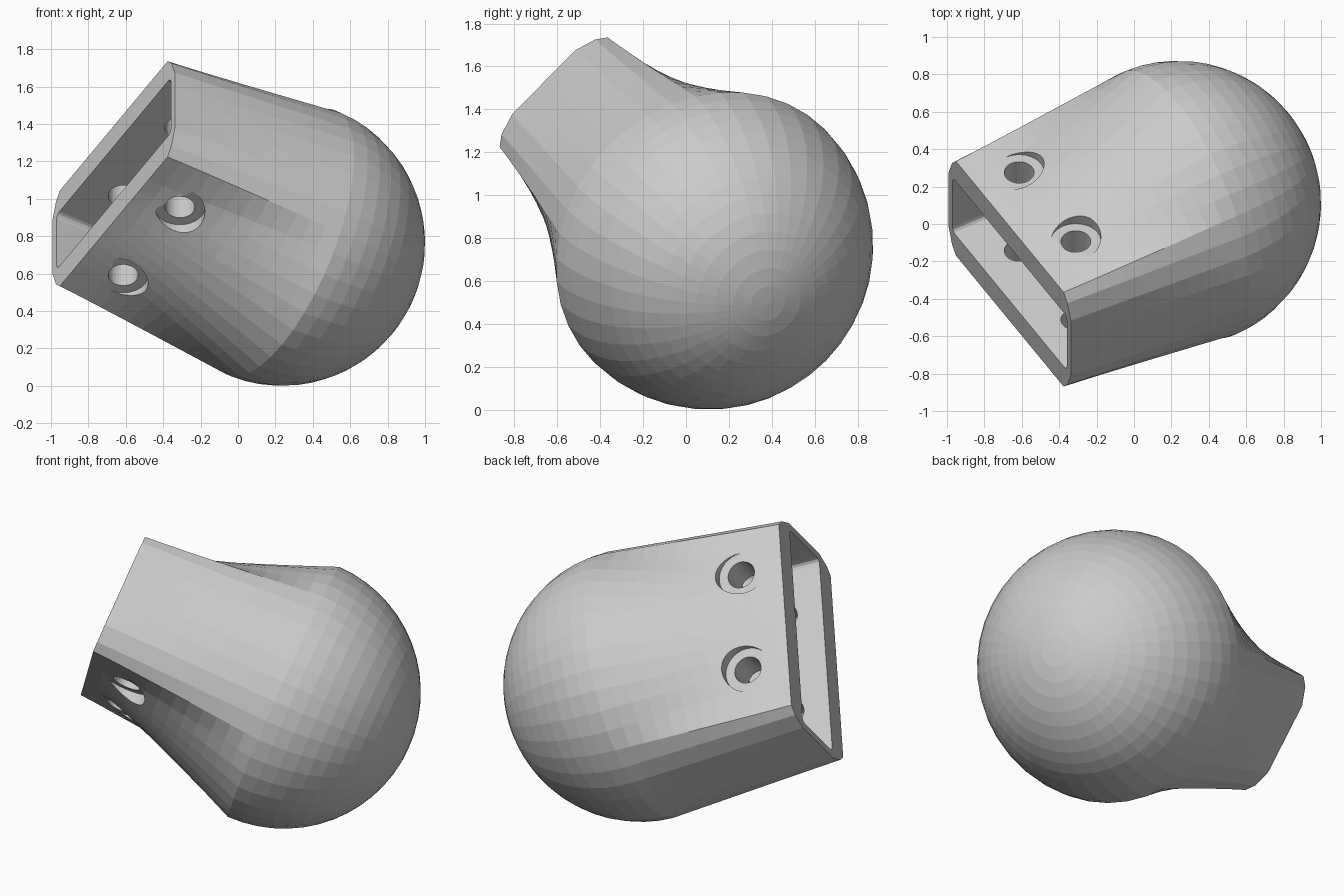
import bpy, bmesh
from math import sin, cos, pi
from mathutils import Matrix, Vector

cube = bpy.data.objects.get("Cube")
if cube:
    bpy.data.objects.remove(cube, do_unlink=True)

R = 0.765            # ball radius
NECK = 1.042         # mouth plane to ball centre
SEG, LOFT, BANDS = 40, 12, 14
# One quarter of the mouth outline, short side to long side
QUARTER = [Vector(p) for p in
           ((0.646, 0), (0.646, 0.21), (0.618, 0.302), (0.57, 0.359), (0, 0.359))]


def new_object(name, bm):
    bmesh.ops.recalc_face_normals(bm, faces=bm.faces[:])
    mesh = bpy.data.meshes.new(name)
    bm.to_mesh(mesh)
    bm.free()
    obj = bpy.data.objects.new(name, mesh)
    bpy.context.collection.objects.link(obj)
    return obj


def mouth_point(i):
    """Point of the mouth outline in the direction of segment i."""
    c, s = cos(2 * pi * i / SEG), sin(2 * pi * i / SEG)
    if i % (SEG // 2) in (4, SEG // 2 - 4):
        p = QUARTER[3]    # keep the long-side corner crisp
    else:
        reach = []
        for a, b in zip(QUARTER, QUARTER[1:]):
            n = Vector((b.y - a.y, a.x - b.x))
            along = n.x * abs(c) + n.y * abs(s)
            if along > 1e-6:
                reach.append(n.dot(a) / along)
        p = Vector((abs(c), abs(s))) * min(reach)
    return Vector((p.x if c > 0 else -p.x, p.y if s > 0 else -p.y))


def cylinder(name, radius, depth, location):
    bm = bmesh.new()
    bmesh.ops.create_cone(bm, cap_ends=True, segments=32, radius1=radius, radius2=radius,
                          depth=depth, matrix=Matrix.Translation(location)
                          @ Matrix.Rotation(pi / 2, 4, 'X'))
    return new_object(name, bm)


def cut(target, tool):
    mod = target.modifiers.new("Cut", 'BOOLEAN')
    mod.operation = 'DIFFERENCE'
    mod.solver = 'EXACT'
    mod.object = tool
    tool.hide_render = True
    bpy.context.view_layer.objects.active = target
    bpy.ops.object.modifier_apply(modifier=mod.name)
    bpy.data.objects.remove(tool, do_unlink=True)


# Body: neck lofted from the mouth to a circle, then a hemisphere
bm = bmesh.new()
rings = []
for j in range(LOFT + 1):
    s = j / LOFT
    ring = []
    for i in range(SEG):
        a = 2 * pi * i / SEG
        m = mouth_point(i)
        u = m.x + (R * cos(a) - m.x) * s
        v = m.y + (R * sin(a) - m.y) * s ** 1.12
        ring.append(bm.verts.new((u, v, NECK * s)))
    rings.append(ring)
for j in range(1, BANDS):
    b = pi / 2 * j / BANDS
    rings.append([bm.verts.new((R * cos(b) * cos(2 * pi * i / SEG),
                                R * cos(b) * sin(2 * pi * i / SEG),
                                NECK + R * sin(b))) for i in range(SEG)])
for low, high in zip(rings, rings[1:]):
    for i in range(SEG):
        k = (i + 1) % SEG
        bm.faces.new((low[i], low[k], high[k], high[i]))
pole = bm.verts.new((0, 0, NECK + R))
for i in range(SEG):
    bm.faces.new((rings[-1][i], rings[-1][(i + 1) % SEG], pole))
bm.faces.new(rings[0])
body = new_object("ball_end_socket", bm)

# Slot in the mouth
bm = bmesh.new()
bmesh.ops.create_cube(bm, size=1, matrix=Matrix.Translation((0, 0, 0.135))
                      @ Matrix.Diagonal((1.21, 0.41, 0.67, 1)))
uprights = [e for e in bm.edges if abs(e.verts[0].co.z - e.verts[1].co.z) > 0.1]
bmesh.ops.bevel(bm, geom=uprights, offset=0.03, segments=3, affect='EDGES', profile=0.5)
cut(body, new_object("slot_cutter", bm))

# Two bolt holes, counterbored from both long sides
for u in (-0.3, 0.3):
    cut(body, cylinder("bolt_cutter", 0.08, 2, (u, 0, 0.234)))
    for side in (-1, 1):
        cut(body, cylinder("counterbore_cutter", 0.134, 0.4, (u, side * 0.59, 0.234)))

# Tilt into place
d = Vector((0.864, 0.36, -0.355)).normalized()
v = Vector((0, d.z, -d.y)).normalized()
u = v.cross(d)
place = Matrix((u, v, d)).transposed().to_4x4()
place.translation = Vector((0.235, 0.108, R)) - d * NECK
body.data.transform(place)
body.data.update()
